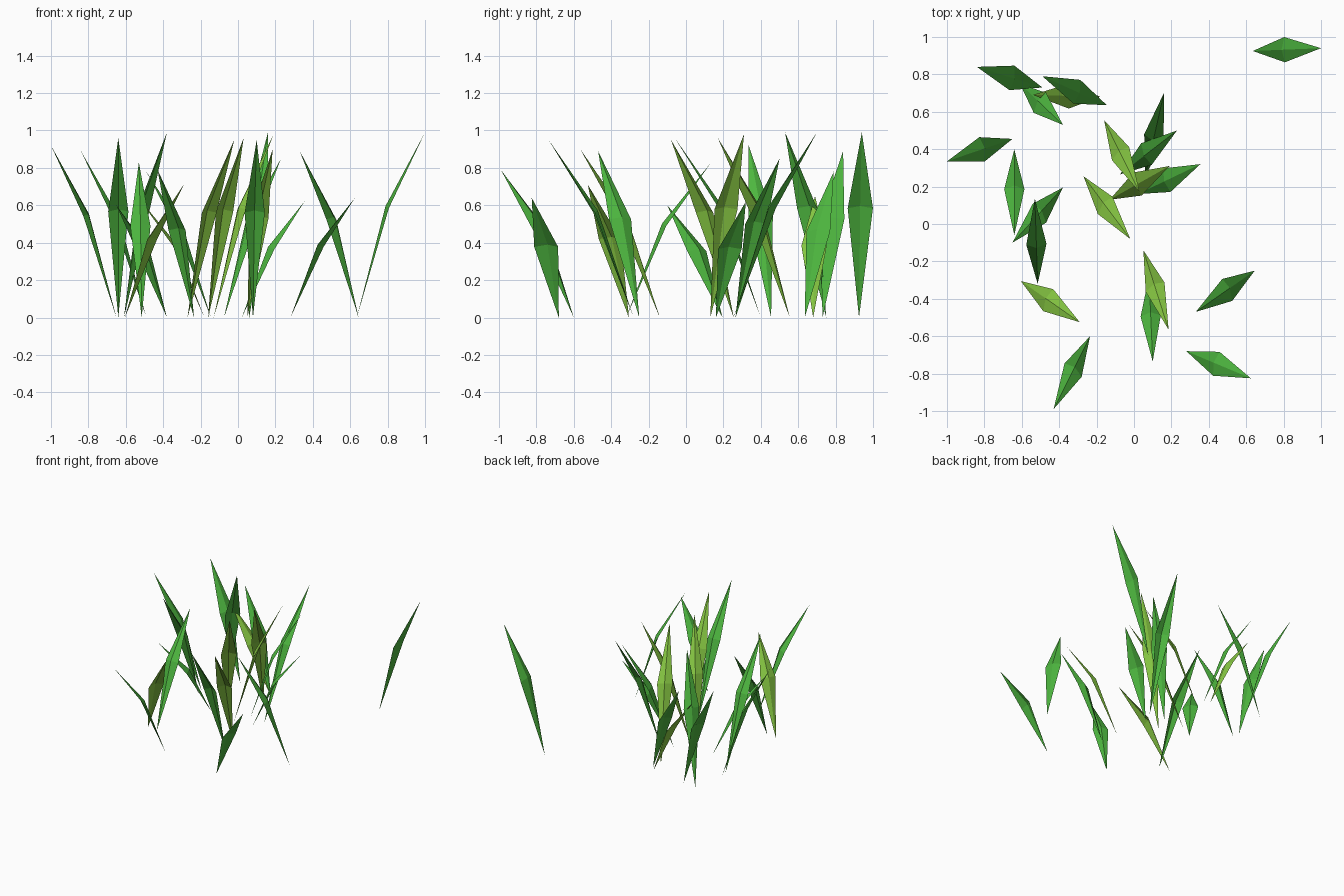
import bpy
from mathutils import Vector

# Two leaf colours
def material(name, rgb):
    m = bpy.data.materials.new(name)
    m.diffuse_color = (*rgb, 1)
    return m

green = material("leaf green", (0.075, 0.47, 0.05))
lime = material("lime green", (0.24, 0.57, 0.055))

STRETCH = 1.25       # the tuft is stretched along y
HALF_WIDTH = 0.054

# base x, base y, tip x, tip y, height
GREEN = [
    (0.635, 0.925, 1.00, 0.94, 0.99), (-0.49, 0.73, -0.84, 0.84, 0.89),
    (-0.61, 0.75, -0.38, 0.53, 0.99), (-0.145, 0.635, -0.49, 0.79, 0.78),
    (-0.65, 0.455, -1.00, 0.335, 0.92), (-0.38, 0.195, -0.65, -0.10, 0.60),
    (-0.64, 0.40, -0.64, -0.06, 0.96), (-0.515, -0.32, -0.53, 0.135, 0.83),
    (0.06, 0.255, 0.16, 0.70, 0.99), (-0.075, 0.265, 0.23, 0.50, 0.85),
    (0.02, 0.16, 0.355, 0.32, 0.62), (0.08, -0.28, 0.10, -0.735, 0.95),
    (0.645, -0.25, 0.33, -0.47, 0.89), (0.28, -0.68, 0.625, -0.825, 0.64),
    (-0.235, -0.60, -0.43, -0.99, 0.79),
]
LIME = [
    (-0.18, 0.68, -0.54, 0.69, 0.65), (-0.605, -0.305, -0.29, -0.525, 0.71),
    (-0.16, 0.555, 0.03, 0.17, 0.96), (-0.27, 0.255, -0.02, -0.08, 0.95),
    (-0.13, 0.13, 0.19, 0.31, 0.98), (0.05, -0.14, 0.185, -0.565, 0.90),
]

def blade(bx, by, tx, ty, h, mat):
    """Diamond leaf with a bend at 60% of its height and a raised ridge."""
    base, tip = Vector((bx, by, 0)), Vector((tx, ty, h))
    run = Vector((tx - bx, (ty - by) / STRETCH, 0)).normalized()
    side = Vector((-run.y, run.x * STRETCH, 0)) * HALF_WIDTH
    mid = base.lerp(tip, 0.465)
    mid.z = 0.59 * h
    ridge = mid + Vector((-run.x * 0.016, -run.y * 0.016 * STRETCH, 0.012))
    verts = [base, mid - side, tip, mid + side, ridge]
    faces = [(0, 1, 4), (1, 2, 4), (2, 3, 4), (3, 0, 4)]
    me = bpy.data.meshes.new("grass_blade")
    me.from_pydata([v[:] for v in verts], [], faces)
    me.materials.append(mat)
    ob = bpy.data.objects.new("grass_blade", me)
    bpy.context.collection.objects.link(ob)

# Grass tuft
for rows, mat in ((GREEN, green), (LIME, lime)):
    for row in rows:
        blade(*row, mat)
